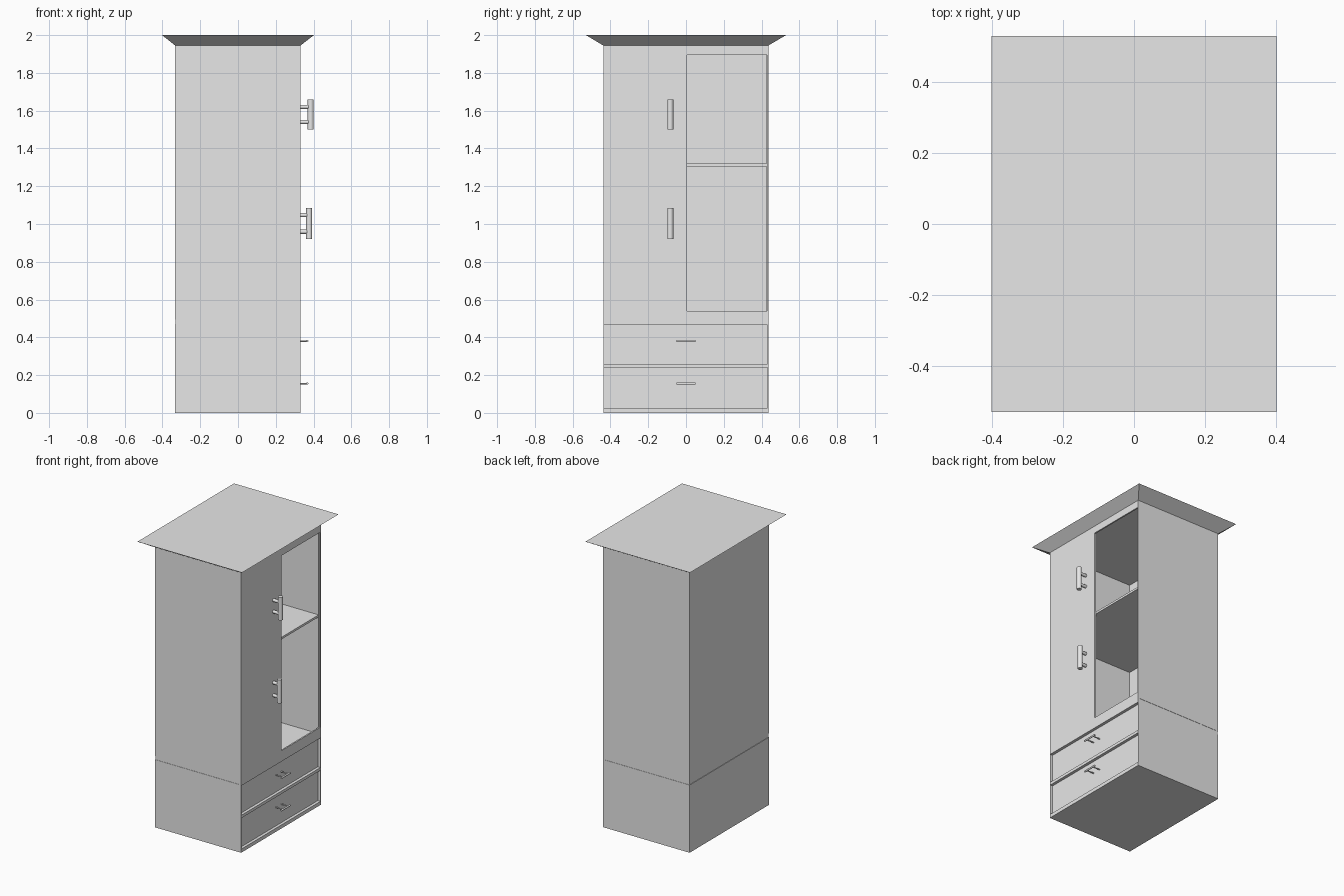
import bpy
import bmesh
import math
from mathutils import Matrix, Vector

cube = bpy.data.objects.get("Cube")
if cube:
    bpy.data.objects.remove(cube, do_unlink=True)

grey = bpy.data.materials.new("plain_grey")
grey.use_nodes = True
grey.diffuse_color = (0.8, 0.8, 0.8, 1)
grey.node_tree.nodes["Principled BSDF"].inputs["Base Color"].default_value = (0.8, 0.8, 0.8, 1)


def finish(name, bm):
    mesh = bpy.data.meshes.new(name)
    bm.to_mesh(mesh)
    bm.free()
    mesh.materials.append(grey)
    obj = bpy.data.objects.new(name, mesh)
    bpy.context.collection.objects.link(obj)
    return obj


def add_box(bm, x, y, z):
    centre = Vector((sum(x), sum(y), sum(z))) / 2
    size = (x[1] - x[0], y[1] - y[0], z[1] - z[0], 1)
    return bmesh.ops.create_cube(bm, size=1, matrix=Matrix.Translation(centre) @ Matrix.Diagonal(size))["verts"]


def boxes(name, *parts):
    bm = bmesh.new()
    for part in parts:
        add_box(bm, *part)
    return finish(name, bm)


def add_rod(bm, start, end, radius, sides=16):
    a, b = Vector(start), Vector(end)
    turn = (b - a).to_track_quat('Z', 'Y').to_matrix().to_4x4()
    bmesh.ops.create_cone(bm, cap_ends=True, segments=sides, radius1=radius, radius2=radius,
                          depth=(b - a).length, matrix=Matrix.Translation((a + b) / 2) @ turn)


def handle(name, centre, axis, half, radius, post_gap, post_radius, wall_x):
    """Round bar along an axis, carried on two posts from the wall."""
    bm = bmesh.new()
    c, d = Vector(centre), Vector(axis)
    add_rod(bm, c - d * half, c + d * half, radius)
    for side in (-1, 1):
        tip = c + d * post_gap * side
        add_rod(bm, (wall_x, tip.y, tip.z), tip, post_radius, 12)
    obj = finish(name, bm)
    for poly in obj.data.polygons:
        poly.use_smooth = len(poly.vertices) == 4
    bpy.context.view_layer.objects.active = obj
    obj.select_set(True)
    bpy.ops.object.shade_smooth_by_angle(angle=math.radians(40))
    obj.select_set(False)


# Overall limits of the carcass
X0, X1 = -0.333, 0.331
Y0, Y1 = -0.438, 0.436
SEAM, TOP, T = 0.47, 1.945, 0.01
UPPER = (SEAM + 0.025, TOP)
OPEN_Y, OPEN_Z = (0.005, 0.428), (0.54, 1.895)

# Hollow upper cabinet
boxes("back_panel", ((X0, X0 + T), (Y0, Y1), UPPER))
boxes("side_panels",
      ((X0 + T, X1 - T), (Y0, Y0 + T), UPPER),
      ((X0 + T, X1 - T), (Y1 - T, Y1), UPPER))
boxes("cabinet_floor", ((X0 + 0.003, X1 - 0.003), (Y0 + 0.002, Y1 - 0.002), (SEAM, UPPER[0])))
boxes("shelf", ((X0 + T, X1 - T), (Y0 + T, Y1 - T), (1.305, 1.32)))

# Closed door and the frame of the open side
FRONT = (X1 - T, X1)
boxes("door_panel", (FRONT, (Y0, OPEN_Y[0]), (SEAM, TOP)))
boxes("open_side_frame",
      (FRONT, (OPEN_Y[0], Y1), (SEAM, OPEN_Z[0])),
      (FRONT, (OPEN_Y[0], Y1), (OPEN_Z[1], TOP)),
      (FRONT, (OPEN_Y[1], Y1), OPEN_Z))

# Lower chest with recessed drawer fronts between rails
DRAWER_X = X1 - 0.02
RIM = (DRAWER_X, X1)
boxes("drawer_chest", ((X0, DRAWER_X), (Y0, Y1), (0, SEAM)))
boxes("drawer_rails", *[(RIM, (Y0, Y1), z) for z in ((0, 0.025), (0.24, 0.26), (0.465, SEAM))])
boxes("drawer_stiles",
      *[(RIM, y, z) for y in ((Y0, Y0 + 0.004), (Y1 - 0.004, Y1))
        for z in ((0.025, 0.24), (0.26, 0.465))])

# Flared crown
bm = bmesh.new()
for v in add_box(bm, (X0, X1), (Y0, Y1), (TOP, 2.0)):
    if v.co.z > 1.98:
        v.co.x = math.copysign(0.402, v.co.x)
        v.co.y = math.copysign(0.53, v.co.y)
finish("crown", bm)

# Handles
handle("upper_door_handle", (0.385, -0.083, 1.58), (0, 0, 1), 0.08, 0.016, 0.04, 0.011, X1 - 0.005)
handle("lower_door_handle", (0.377, -0.083, 1.003), (0, 0, 1), 0.082, 0.016, 0.044, 0.011, X1 - 0.005)
for label, z in (("upper", 0.38), ("lower", 0.155)):
    handle(label + "_drawer_handle", (0.367, 0, z), (0, 1, 0), 0.05, 0.006, 0.03, 0.004, DRAWER_X - 0.005)
